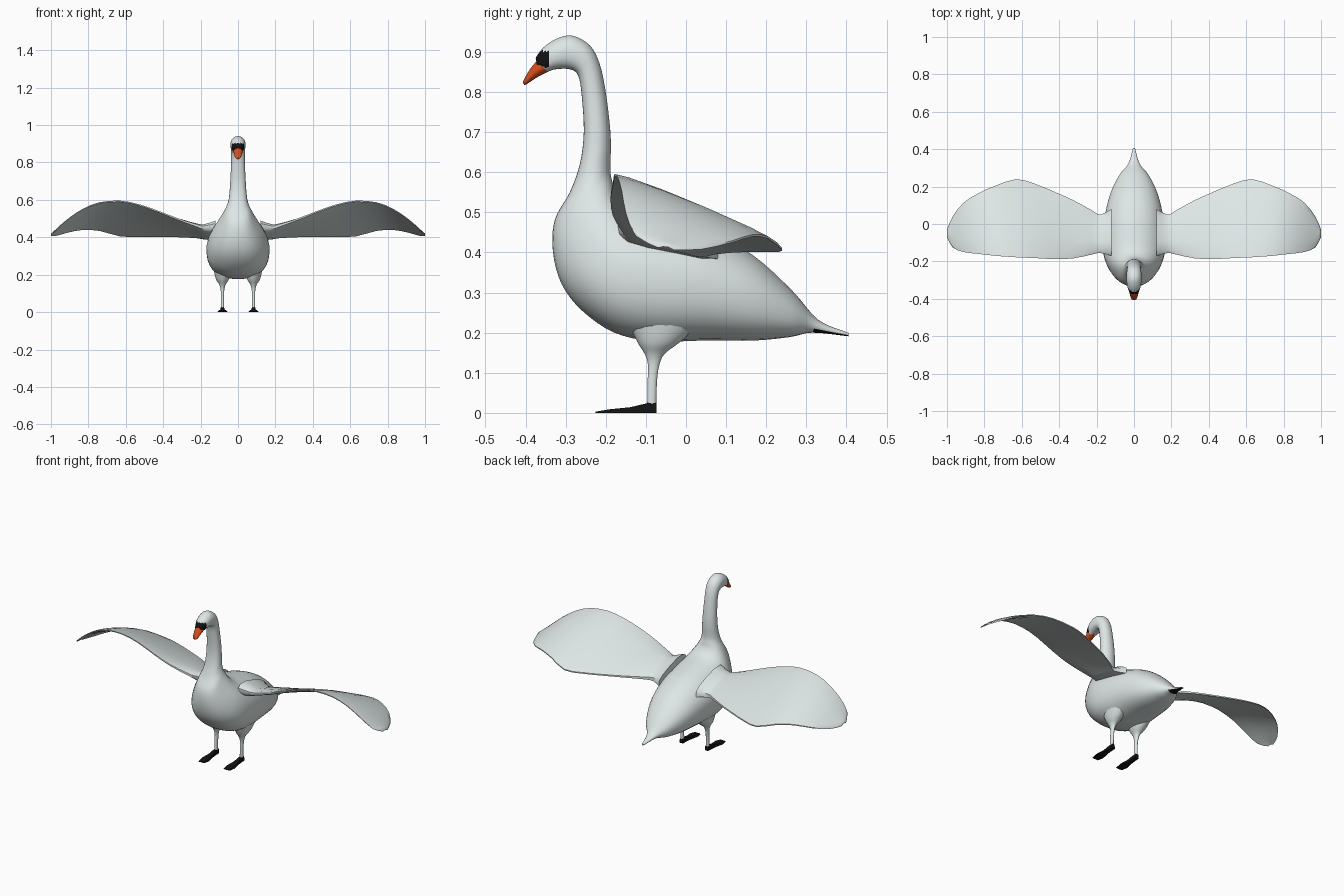
import bpy, bmesh, math
from mathutils import Vector

if "Cube" in bpy.data.objects:
    bpy.data.objects.remove(bpy.data.objects["Cube"])


def material(name, rgb):
    m = bpy.data.materials.new(name)
    m.diffuse_color = (*rgb, 1)
    m.use_nodes = True
    m.node_tree.nodes["Principled BSDF"].inputs["Base Color"].default_value = m.diffuse_color
    return m


WHITE = material("feather white", (0.74, 0.81, 0.80))
ORANGE = material("bill orange", (0.68, 0.075, 0.012))
BLACK = material("matte black", (0.006, 0.006, 0.006))


def smooth_rows(rows, steps):
    """Catmull-Rom interpolation of the rows of a section table."""
    out = []
    for i in range(len(rows) - 1):
        a, b, c, d = (rows[max(i - 1, 0)], rows[i], rows[i + 1],
                      rows[min(i + 2, len(rows) - 1)])
        for s in range(steps):
            t = s / steps
            out.append([0.5 * (2 * q + (r - p) * t + (2 * p - 5 * q + 4 * r - u) * t * t
                               + (3 * q - p - 3 * r + u) * t ** 3)
                        for p, q, r, u in zip(a, b, c, d)])
    out.append(list(rows[-1]))
    return out


def skin(name, rings, mats, rule=None, angle=50):
    """Join closed rings of points into a capped skin."""
    bm = bmesh.new()
    loops = [[bm.verts.new(p) for p in ring] for ring in rings]
    n = len(loops[0])
    for a, b in zip(loops, loops[1:]):
        for i in range(n):
            j = (i + 1) % n
            bm.faces.new((a[i], a[j], b[j], b[i]))
    bm.faces.new(loops[0])
    bm.faces.new(loops[-1])
    bmesh.ops.recalc_face_normals(bm, faces=bm.faces)
    bm.normal_update()
    if rule:
        for f in bm.faces:
            f.material_index = rule(f.calc_center_median(), f.normal)
    me = bpy.data.meshes.new(name)
    bm.to_mesh(me)
    bm.free()
    for m in mats:
        me.materials.append(m)
    ob = bpy.data.objects.new(name, me)
    bpy.context.collection.objects.link(ob)
    bpy.ops.object.select_all(action='DESELECT')
    ob.select_set(True)
    bpy.context.view_layer.objects.active = ob
    bpy.ops.object.shade_smooth_by_angle(angle=math.radians(angle))
    return ob


def oval_rings(rows, sides, x=0.0, belly=1.0):
    """Rows: lower y, lower z, upper y, upper z, half width."""
    rings = []
    for y0, z0, y1, z1, w in rows:
        lo, hi = Vector((x, y0, z0)), Vector((x, y1, z1))
        mid, half = (lo + hi) / 2, (hi - lo) / 2
        ring = []
        for i in range(sides):
            a = 2 * math.pi * (i + 0.5) / sides
            c, s = math.cos(a), math.sin(a)
            if s < 0:  # fuller underside
                c = math.copysign(abs(c) ** belly, c)
                s = -abs(s) ** belly
            ring.append(mid + half * s + Vector((w * c, 0, 0)))
        rings.append(ring)
    return rings


# Body, neck and head in one skin, from tail tip to face
body = [
    (.405, .191, .405, .200, .006), (.315, .200, .330, .232, .030),
    (.260, .189, .265, .305, .078), (.170, .180, .165, .395, .125),
    (.050, .180, .050, .455, .155), (-.080, .178, -.050, .485, .168),
    (-.180, .200, -.120, .505, .165), (-.260, .255, -.155, .525, .147),
    (-.310, .320, -.175, .550, .120), (-.332, .400, -.183, .575, .092),
    (-.328, .480, -.188, .600, .068), (-.290, .550, -.188, .630, .052),
    (-.265, .620, -.187, .670, .045), (-.255, .700, -.190, .720, .041),
    (-.260, .790, -.200, .800, .037), (-.267, .835, -.215, .870, .037),
    (-.278, .852, -.240, .917, .039), (-.300, .858, -.285, .941, .040),
    (-.330, .856, -.325, .932, .037), (-.352, .850, -.357, .910, .029),
    (-.370, .860, -.375, .885, .020)]


def body_colour(c, n):
    face_mask = c.y < -.339 and .862 < c.z < .902
    under_tail = c.y > .325 and n.z < -.4
    return 1 if face_mask or under_tail else 0


skin("body_neck_head", oval_rings(smooth_rows(body, 4), 32, belly=.82),
     [WHITE, BLACK], body_colour)

# Bill
bill = [(-.325, .858, -.360, .884, .022), (-.345, .850, -.374, .876, .025),
        (-.372, .836, -.390, .856, .021), (-.393, .822, -.402, .836, .016),
        (-.403, .817, -.407, .824, .009)]
skin("bill", oval_rings(smooth_rows(bill, 2), 16), [ORANGE])

# Wing stations: x, front y, front z, rear y, rear z, thickness
wing = [
    (.12, -.170, .460, .080, .400, .080), (.18, -.155, .452, .050, .398, .050),
    (.22, -.162, .462, .070, .402, .036), (.32, -.183, .497, .125, .405, .024),
    (.42, -.188, .536, .170, .405, .020), (.53, -.182, .574, .215, .405, .018),
    (.63, -.178, .593, .240, .408, .016), (.74, -.170, .585, .205, .437, .015),
    (.83, -.160, .550, .165, .442, .014), (.91, -.150, .497, .115, .427, .012),
    (.97, -.125, .443, .040, .410, .010), (1.0, -.070, .413, -.030, .407, .006)]
chord = [(0, .35), (.08, .8), (.3, 1), (.6, .9), (.88, .7), (1, .4)]


def wing_rings(side):
    rings = []
    for x, fy, fz, ry, rz, th in smooth_rows(wing, 2):
        mid = [(fy + (ry - fy) * t, fz + (rz - fz) * t + .03 * t * (1 - t), h * th / 2)
               for t, h in chord]
        rings.append([Vector((side * x, y, z + h)) for y, z, h in mid]
                     + [Vector((side * x, y, z - h)) for y, z, h in reversed(mid)])
    return rings


# Legs: front y, z, rear y, z, half width
leg = [(-.097, .018, -.074, .018, .009), (-.096, .080, -.072, .080, .009),
       (-.095, .120, -.066, .120, .010), (-.104, .148, -.052, .148, .018),
       (-.122, .176, -.012, .178, .036), (-.150, .235, .050, .235, .050)]
# Webbed feet: y, half width, height
foot = [(-.073, .011, .025), (-.097, .012, .024), (-.140, .016, .014),
        (-.190, .027, .009), (-.226, .020, .003)]

for side, label in ((-1, "right"), (1, "left")):
    skin(label + "_wing", wing_rings(side), [WHITE])
    x = .083 * side
    skin(label + "_leg", oval_rings(smooth_rows(leg, 3), 16, x), [WHITE])
    skin(label + "_foot",
         [[Vector(p) for p in ((x - w, y, 0), (x + w, y, 0),
                               (x + w * .75, y, h), (x - w * .75, y, h))]
          for y, w, h in foot], [BLACK], angle=30)
